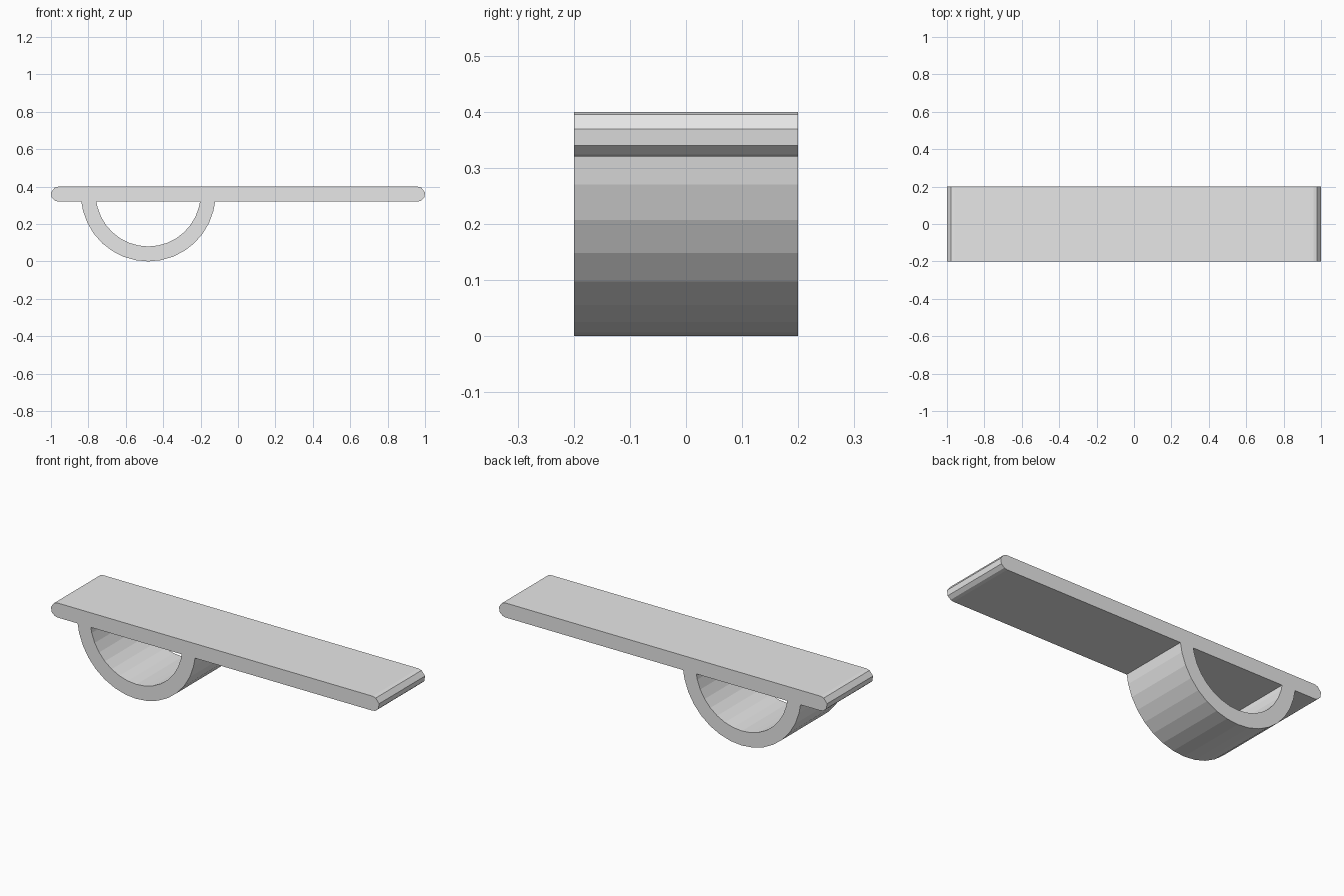
import bpy
import bmesh
from math import sin, cos, asin, radians, pi

cube = bpy.data.objects.get("Cube")
if cube:
    bpy.data.objects.remove(cube, do_unlink=True)

DEPTH = 0.4
THICK = 0.08        # thickness of the board and of the loop wall
UNDERSIDE = 0.32    # height of the board's lower face
LOOP_X = -0.48
CENTRE_Z = 0.36     # shared centre height of board ends and loop

grey = bpy.data.materials.new("light_grey")
grey.use_nodes = True
grey.diffuse_color = (0.8, 0.8, 0.8, 1)
grey.node_tree.nodes["Principled BSDF"].inputs["Base Color"].default_value = (0.8, 0.8, 0.8, 1)


def extrude_profile(name, points):
    """Extrude a closed x-z outline evenly to both sides of y = 0."""
    bm = bmesh.new()
    face = bm.faces.new([bm.verts.new((x, -DEPTH / 2, z)) for x, z in points])
    result = bmesh.ops.extrude_face_region(bm, geom=[face])
    moved = [v for v in result["geom"] if isinstance(v, bmesh.types.BMVert)]
    bmesh.ops.translate(bm, verts=moved, vec=(0, DEPTH, 0))
    bmesh.ops.recalc_face_normals(bm, faces=bm.faces)
    mesh = bpy.data.meshes.new(name)
    bm.to_mesh(mesh)
    bm.free()
    mesh.materials.append(grey)
    obj = bpy.data.objects.new(name, mesh)
    bpy.context.collection.objects.link(obj)
    return obj


def half_loop(radius, steps=8, step=radians(10.8)):
    """Arc below the board, from its left foot to its right foot."""
    end = pi / 2 - asin((CENTRE_Z - UNDERSIDE) / radius)
    angles = [i * step for i in range(1 - steps, steps)]
    angles = [-end] + [a for a in angles if abs(a) < end - 0.01] + [end]
    return [(LOOP_X + radius * sin(a), CENTRE_Z - radius * cos(a)) for a in angles]


# Long board with faceted rounded ends
r = THICK / 2
right_end = [(1 - r + r * cos(radians(a)), CENTRE_Z + r * sin(radians(a)))
             for a in (90, 61, 13, -30, -64, -90)]
right_end = [(min(x + 0.001, 1) if x > 0.99 else x, z) for x, z in right_end]
left_end = [(-x, z) for x, z in reversed(right_end)]
extrude_profile("board", right_end + left_end)

# Half-round loop hanging under one side of the board
outer = half_loop(CENTRE_Z)
inner = half_loop(CENTRE_Z - THICK)
extrude_profile("loop", outer + inner[::-1])
